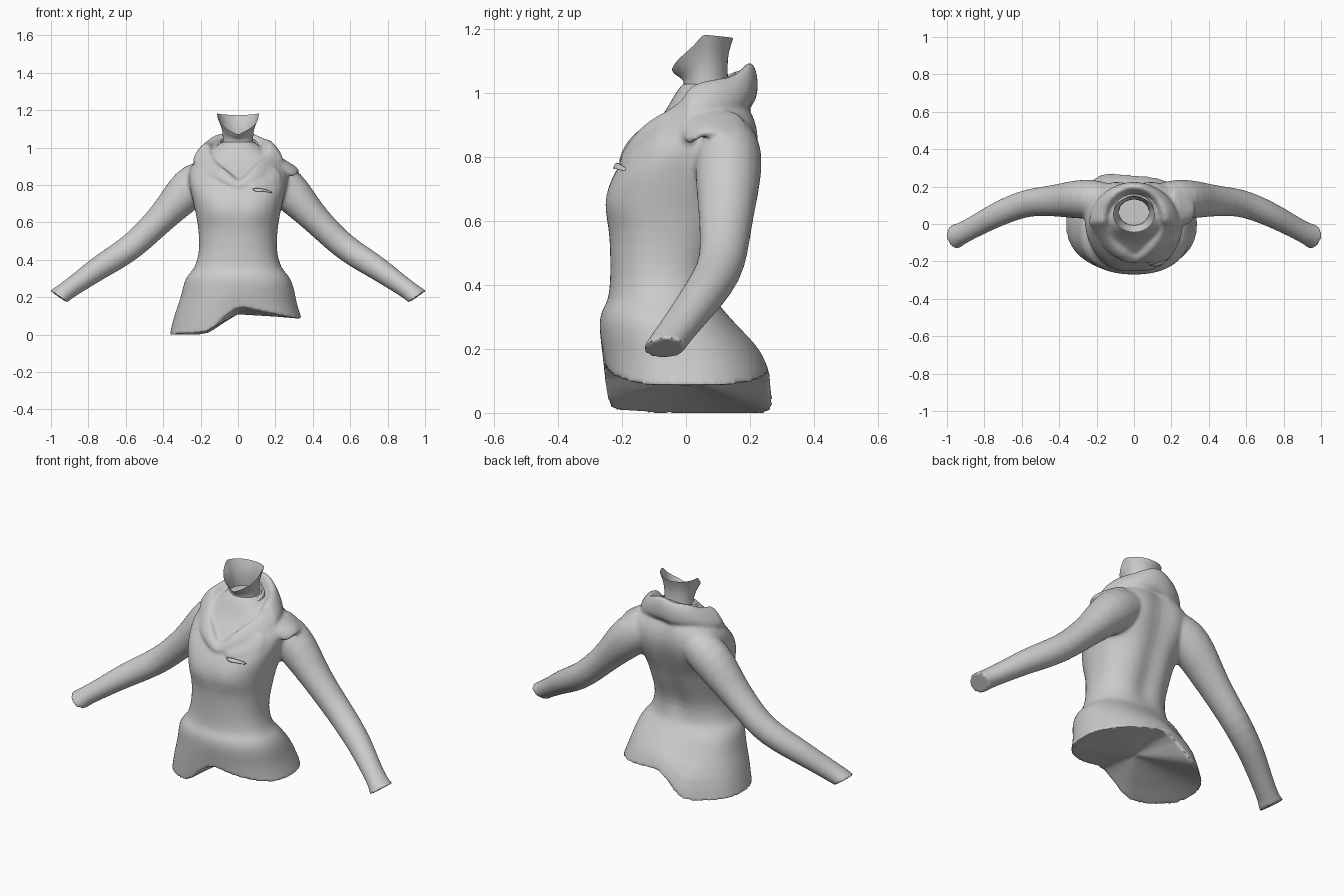
import bpy, bmesh, math
from mathutils import Vector

if "Cube" in bpy.data.objects:
    bpy.data.objects.remove(bpy.data.objects["Cube"])

fabric = bpy.data.materials.new("grey_fabric")
fabric.diffuse_color = (0.6, 0.6, 0.6, 1)
fabric.use_nodes = True
fabric.node_tree.nodes["Principled BSDF"].inputs["Base Color"].default_value = fabric.diffuse_color


def activate(ob):
    bpy.ops.object.select_all(action='DESELECT')
    ob.select_set(True)
    bpy.context.view_layer.objects.active = ob


def finish(name, bm, thick=0):
    bmesh.ops.recalc_face_normals(bm, faces=bm.faces)
    me = bpy.data.meshes.new(name)
    bm.to_mesh(me)
    bm.free()
    ob = bpy.data.objects.new(name, me)
    bpy.context.collection.objects.link(ob)
    me.materials.append(fabric)
    if thick:
        m = ob.modifiers.new("thickness", 'SOLIDIFY')
        m.thickness, m.offset = thick, 0
    ob.modifiers.new("smooth", 'SUBSURF').levels = 1
    activate(ob)
    bpy.ops.object.shade_smooth_by_angle(angle=math.radians(50))
    return ob


def loft(name, rings, caps=(), closed=False):
    """Skin closed rings; caps maps a ring index to the centre of its fan."""
    bm = bmesh.new()
    crease = bm.edges.layers.float.new("crease_edge")
    vs = [[bm.verts.new(p) for p in r] for r in rings]
    n = len(vs[0])
    for a, b in zip(vs, vs[1:] + (vs[:1] if closed else [])):
        for i in range(n):
            j = (i + 1) % n
            bm.faces.new((a[i], a[j], b[j], b[i]))
    for idx, centre in caps:
        c = bm.verts.new(centre)
        r = vs[idx]
        for i in range(n):
            bm.faces.new((r[i], r[(i + 1) % n], c))
            bm.edges.get((r[i], r[(i + 1) % n]))[crease] = 1
    return finish(name, bm)


def oval(hw, yf, yb, zf, zs=None, zb=None, power=1.0, rise=1.0, point=None, n=32):
    """Oval ring with its own height at front, sides and back; point > 1 narrows the front."""
    zs = zf if zs is None else zs
    zb = zf if zb is None else zb
    pts = []
    for i in range(n):
        t = 2 * math.pi * i / n
        c, s = math.cos(t), math.sin(t)
        x = hw * math.copysign(abs(c) ** power, c)
        e = point if point and s < 0 else power
        y = (yf + yb) / 2 + (yb - yf) / 2 * math.copysign(abs(s) ** e, s)
        u = (abs(math.asin(max(-1, min(1, s)))) / (math.pi / 2)) ** rise
        pts.append(Vector((x, y, zs + ((zb if s > 0 else zf) - zs) * u)))
    return pts


# torso: half width, front, back, height
body = [(.355, -.255, .262, .05), (.328, -.264, .24, .15), (.304, -.27, .195, .22),
        (.29, -.273, .15, .285), (.264, -.264, .115, .325), (.234, -.242, .095, .35),
        (.209, -.237, .09, .43), (.208, -.238, .11, .50), (.213, -.241, .14, .57),
        (.225, -.264, .165, .64), (.237, -.258, .187, .69), (.25, -.228, .21, .75),
        (.268, -.178, .234, .82), (.265, -.105, .234, .89), (.215, -.06, .212, .95),
        (.13, -.035, .17, 1.0), (.085, -.01, .14, 1.03)]
rings = [oval(w, f, b, z, power=.75 if .7 < z < .9 else .88) for w, f, b, z in body]


def hem_z(x, y):
    """Uneven hem: long on one half, notched at the middle."""
    if x < 0:
        return -.003 + .09 * max(0, -y - .1) + .15 * max(0, 1 + x / .13)
    return .085 + (.07 if y < 0 else .05) * max(0, 1 - x / .33)


for k in (0, 1, 2):
    for p in rings[k]:
        low = hem_z(p.x, p.y)
        p.z = low + (.285 - low) * (0, .4, .72)[k]
        if k < 2:
            p.x -= .013
            if p.y > 0:
                p.y += .03 * math.exp(-((p.x + .16) / .07) ** 2)
for r in rings:
    for p in r:
        # spine hollow at the back, soft valley between the front halves
        if p.y > 0 and .38 < p.z < .95:
            p.y -= .025 * math.exp(-(p.x / .05) ** 2)
        if p.y < -.1 and .58 < p.z < .72:
            p.y += .012 * math.exp(-(p.x / .045) ** 2)
torso = loft("torso", rings, [(0, (0, 0, .115)), (-1, (0, .065, 1.03))])
parts = [torso]

# sleeves: centre, radius across the arm, depth radius
path = [((.14, .13, .85), .09, .09), ((.225, .134, .815), .118, .108),
        ((.30, .132, .742), .107, .107), ((.38, .128, .652), .084, .092),
        ((.47, .122, .56), .075, .081), ((.56, .116, .475), .072, .075),
        ((.655, .085, .41), .07, .071), ((.75, .042, .353), .065, .066),
        ((.85, -.013, .28), .055, .059), ((.93, -.055, .225), .051, .058),
        ((.958, -.068, .202), .054, .063)]
for side, label in ((1, "right"), (-1, "left")):
    arm = []
    for k, (c, ra, rd) in enumerate(path):
        d = Vector(path[min(k + 1, len(path) - 1)][0]) - Vector(path[max(k - 1, 0)][0])
        d.normalize()
        across = Vector((0, 1, 0)).cross(d).normalized()
        deep = d.cross(across)
        u, v = across * ra, deep * rd
        if k == len(path) - 1:      # slanted cuff
            u, v = Vector((-.047, 0, -.033)), Vector((.008, .068, .004))
        ring = [Vector(c) + u * math.cos(i * math.pi / 8) + v * math.sin(i * math.pi / 8)
                for i in range(16)]
        for p in ring:
            p.x *= side
        arm.append(ring)
    mirror = Vector((side, 1, 1))
    parts.append(loft(label + "_sleeve", arm, [(0, Vector(path[0][0]) * mirror),
                                               (-1, Vector(path[-1][0]) * mirror)]))

# draped hood collar with a pointed front
hood = [(.10, -.10, .155, .80, .95, 1.0), (.15, -.165, .18, .83, 1.012, 1.088),
        (.172, -.187, .205, .822, 1.028, 1.112), (.212, -.207, .226, .80, .995, 1.068),
        (.243, -.214, .227, .785, .945, 1.01), (.243, -.205, .218, .765, .915, .972),
        (.19, -.15, .17, .76, .88, .94)]
hood = [oval(*h, point=1.7) for h in hood]
for r in hood:
    for i, p in enumerate(r):
        p.z += .006 * math.sin(i * 1.2)
parts.append(loft("hood_collar", hood, closed=True))


def flap(name, rows, thick):
    """Small cloth patch from a grid of points."""
    bm = bmesh.new()
    vs = [[bm.verts.new(p) for p in r] for r in rows]
    for a, b in zip(vs, vs[1:]):
        for i in range(len(a) - 1):
            bm.faces.new((a[i], a[i + 1], b[i + 1], b[i]))
    return finish(name, bm, thick)


# loose hood end lying over one shoulder, and drape on the chest
parts.append(flap("shoulder_flap", [
    [(.19, -.03, .92), (.20, .03, .95), (.20, .12, .95), (.19, .19, .93)],
    [(.255, -.02, .865), (.27, .03, .91), (.27, .12, .91), (.255, .19, .88)],
    [(.30, .01, .82), (.335, .045, .872), (.33, .11, .87), (.29, .18, .84)]], .03))
parts.append(flap("chest_drape", [
    [(0, -.17, .83), (.11, -.125, .87), (.21, -.06, .91)],
    [(.03, -.195, .80), (.13, -.162, .82), (.24, -.07, .86)],
    [(.06, -.215, .765), (.15, -.19, .77), (.24, -.10, .80)]], .03))

# blend the cloth pieces into one continuous garment
for ob in parts:
    activate(ob)
    bpy.ops.object.convert(target='MESH')
activate(torso)
for ob in parts:
    ob.select_set(True)
bpy.ops.object.join()
torso.name = "hooded_top"
rm = torso.modifiers.new("blend", 'REMESH')
rm.mode, rm.voxel_size = 'VOXEL', .009
activate(torso)
bpy.ops.object.convert(target='MESH')
# smooth lightly everywhere, more where the sleeves join
joint = torso.vertex_groups.new(name="shoulder_joint")
joint.add([v.index for v in torso.data.vertices
           if .15 < abs(v.co.x) < .33 and .62 < v.co.z < .93], 1, 'REPLACE')
for group, count in (("", 3), ("shoulder_joint", 12)):
    sm = torso.modifiers.new("soften", 'SMOOTH')
    sm.factor, sm.iterations, sm.vertex_group = .5, count, group
bpy.ops.object.convert(target='MESH')
bpy.ops.object.shade_smooth_by_angle(angle=math.radians(50))

# pinched fold on the chest
flap("chest_fold", [
    [(.06, -.218, .785), (.12, -.216, .785), (.19, -.178, .765)],
    [(.10, -.224, .755), (.13, -.232, .77), (.19, -.19, .75)]], .007)

# neck: open tube with a low front rim under the chin
loft("neck", [oval(.085, -.01, .14, .97), oval(.08, -.005, .132, 1.03),
              oval(.082, -.012, .13, 1.045, 1.08, 1.08, rise=.8),
              oval(.093, -.035, .132, 1.055, 1.13, 1.125, rise=.75),
              oval(.112, -.045, .148, 1.068, 1.185, 1.172, rise=.7)])

# inner collar band round the neck
loft("neck_band", [oval(.115, -.05, .165, .95, .98, 1.0),
                   oval(.108, -.038, .16, .99, 1.03, 1.07),
                   oval(.092, -.026, .15, .995, 1.035, 1.075),
                   oval(.085, -.015, .14, .97, 1.0, 1.02)])
